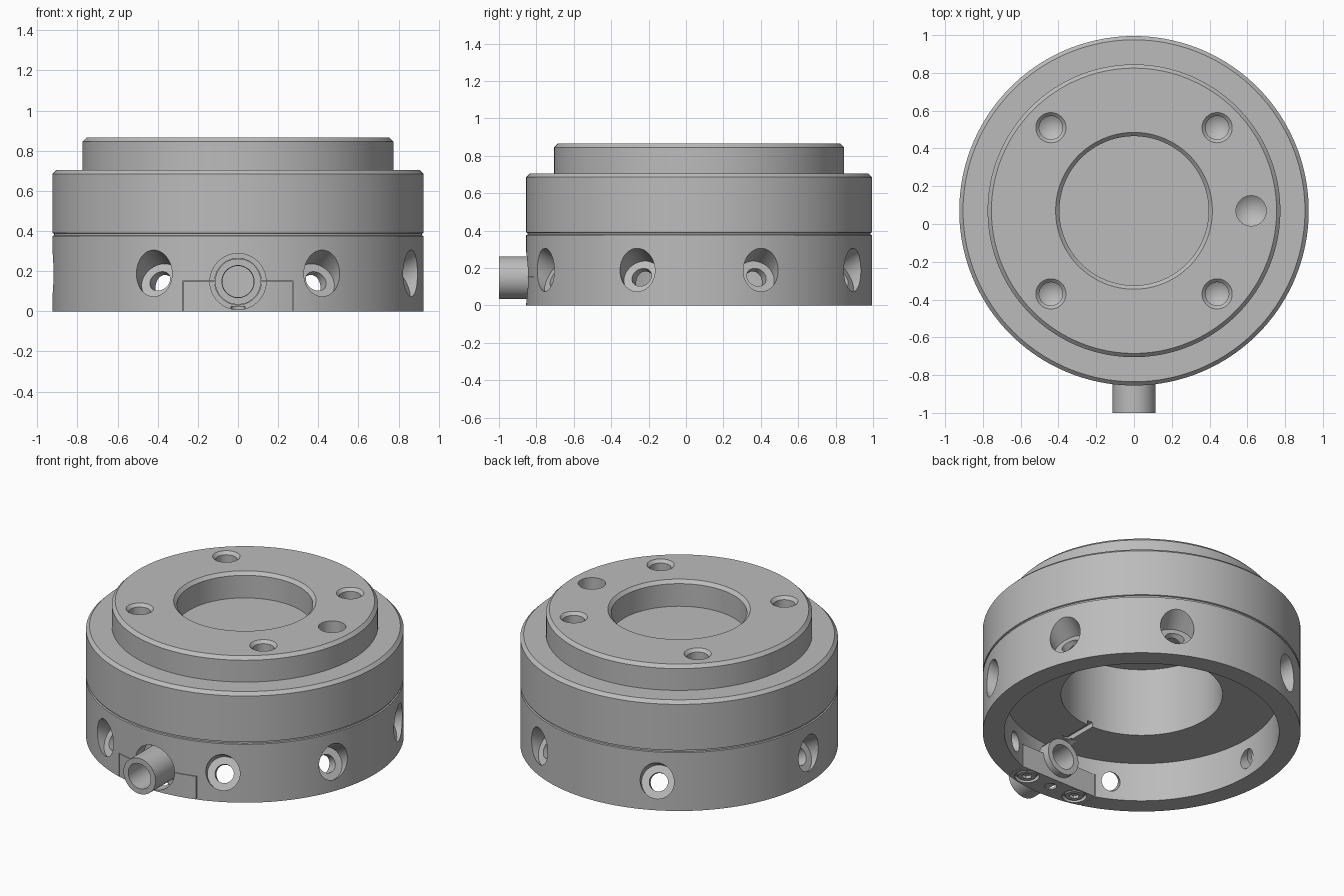
import bpy, bmesh
from math import radians, pi
from mathutils import Matrix, Vector

if "Cube" in bpy.data.objects:
    bpy.data.objects.remove(bpy.data.objects["Cube"], do_unlink=True)

metal = bpy.data.materials.new("machined grey")
metal.use_nodes = True
GREY = (0.5, 0.5, 0.5, 1)
metal.diffuse_color = GREY
for node in metal.node_tree.nodes:
    if node.type == 'BSDF_PRINCIPLED':
        node.inputs["Base Color"].default_value = GREY

AXIS = Matrix.Translation((0, 0.07, 0))


def lathe(bm, profile, matrix=AXIS, sides=48):
    """Spin a radius/height profile; closed if it starts and ends on the axis."""
    rings = [[bm.verts.new(matrix @ Matrix.Rotation(2 * pi * i / sides, 4, 'Z') @ Vector((r, 0, z)))
              for i in range(sides)] if r else [bm.verts.new(matrix @ Vector((0, 0, z)))]
             for r, z in profile]
    for low, high in zip(rings, rings[1:]):
        for i in range(sides):
            j = (i + 1) % sides
            corners = [low[i % len(low)], low[j % len(low)],
                       high[j % len(high)], high[i % len(high)]]
            bm.faces.new(list(dict.fromkeys(corners)))


def box(bm, low, high):
    low, high = Vector(low), Vector(high)
    size = high - low
    bmesh.ops.create_cube(bm, size=1, matrix=Matrix.Translation((low + high) / 2)
                          @ Matrix.Diagonal((*size, 1)))


def finish(name, bm):
    bmesh.ops.recalc_face_normals(bm, faces=bm.faces)
    mesh = bpy.data.meshes.new(name)
    bm.to_mesh(mesh)
    bm.free()
    mesh.materials.append(metal)
    obj = bpy.data.objects.new(name, mesh)
    bpy.context.collection.objects.link(obj)
    return obj


def boolean(obj, cutter, operation='DIFFERENCE'):
    cutter.hide_render = True
    mod = obj.modifiers.new("cut", 'BOOLEAN')
    mod.object, mod.operation, mod.solver = cutter, operation, 'EXACT'
    bpy.context.view_layer.update()
    graph = bpy.context.evaluated_depsgraph_get()
    mesh = bpy.data.meshes.new_from_object(obj.evaluated_get(graph))
    obj.modifiers.clear()
    obj.data = mesh


# Stepped housing with a recessed top bore and a hollow underside
bm = bmesh.new()
lathe(bm, [(0, .69), (.47, .69), (.47, .25), (.80, .25), (.80, 0), (.925, 0),
           (.925, .375), (.917, .378), (.917, .387), (.925, .39), (.925, .685),
           (.905, .705), (.775, .705), (.775, .845), (.755, .865), (.415, .865),
           (.395, .845), (.395, .70), (0, .70)], sides=160)
housing = finish("housing", bm)

# Tilted counterbored holes around the lower ring
bm = bmesh.new()
for angle in (21, 63, 117, 180, 243, 297, 339):
    place = (AXIS @ Matrix.Rotation(radians(angle), 4, 'Z') @ Matrix.Translation((.925, 0, .19))
             @ Matrix.Rotation(radians(60), 4, 'Y'))
    lathe(bm, [(0, .2), (.1, .2), (.1, -.08), (.055, -.08), (.055, -.27), (0, -.27)], place)

# Chamfered blind holes and a locating pin hole in the top face
for x in (-.44, .44):
    for y in (-.44, .44):
        lathe(bm, [(0, .885), (.1, .885), (.062, .847), (.062, .72), (0, .68)],
              AXIS @ Matrix.Translation((x, y, 0)))
lathe(bm, [(0, .9), (.08, .9), (.08, .77), (0, .71)], AXIS @ Matrix.Translation((.62, 0, 0)))
hole_cutter = finish("hole_cutter", bm)

# Front port, stepped around the tube
forward = (Matrix.Translation((0, .07, .148)) @ Matrix.Rotation(radians(-90), 4, 'Z')
           @ Matrix.Rotation(radians(90), 4, 'Y'))
bm = bmesh.new()
lathe(bm, [(0, 1.1), (.14, 1.1), (.14, .83), (.116, .83), (.116, .66), (0, .66)], forward, 64)
port_cutter = finish("port_cutter", bm)

# Clamp slot and the narrow channel in the ceiling
bm = bmesh.new()
box(bm, (-.277, -1, -.1), (.277, -.6, .151))
slot_cutter = finish("slot_cutter", bm)
bm = bmesh.new()
box(bm, (-.02, -.62, .2), (.02, -.3, .28))
channel_cutter = finish("channel_cutter", bm)

for cutter in (hole_cutter, slot_cutter, port_cutter, channel_cutter):
    boolean(housing, cutter)

# Clamp block that follows the outer wall, with screw pockets underneath
bm = bmesh.new()
box(bm, (-.272, -1, 0), (.272, -.68, .148))
clamp = finish("clamp_block", bm)
bm = bmesh.new()
lathe(bm, [(0, -.1), (.925, -.1), (.925, .3), (0, .3)], sides=160)
round_cutter = finish("round_cutter", bm)
boolean(clamp, round_cutter, 'INTERSECT')
bm = bmesh.new()
for x, r in ((-.18, .072), (0, .035), (.18, .072)):
    lathe(bm, [(0, -.1), (r, -.1), (r, .025), (0, .025)], Matrix.Translation((x, -.755, 0)), 32)
pocket_cutter = finish("pocket_cutter", bm)
for cutter in (pocket_cutter, port_cutter):
    boolean(clamp, cutter)

# Screws with hexagonal sockets
screws = []
for side, x in (("right", -.18), ("left", .18)):
    bm = bmesh.new()
    lathe(bm, [(0, .03), (.058, .03), (.058, .008), (.052, .002), (0, .002)],
          Matrix.Translation((x, -.755, 0)), 32)
    screw = finish(side + "_screw", bm)
    bm = bmesh.new()
    lathe(bm, [(0, -.05), (.03, -.05), (.03, .02), (0, .02)],
          Matrix.Translation((x, -.755, 0)), 6)
    socket = finish("socket_cutter", bm)
    boolean(screw, socket)
    bpy.data.objects.remove(socket, do_unlink=True)
    screws.append(screw)

# Open tube through the front wall
bm = bmesh.new()
lathe(bm, [(.078, .71), (.114, .71), (.114, 1.07), (.08, 1.07), (.078, .71)], forward, 64)
bmesh.ops.remove_doubles(bm, verts=bm.verts, dist=.0001)
tube = finish("front_tube", bm)

for cutter in (hole_cutter, slot_cutter, port_cutter, channel_cutter, round_cutter, pocket_cutter):
    bpy.data.objects.remove(cutter, do_unlink=True)

# Smooth round walls, crisp edges
for obj in (housing, clamp, tube, *screws):
    bpy.ops.object.select_all(action='DESELECT')
    obj.select_set(True)
    bpy.context.view_layer.objects.active = obj
    bpy.ops.object.shade_smooth_by_angle(angle=radians(25))
